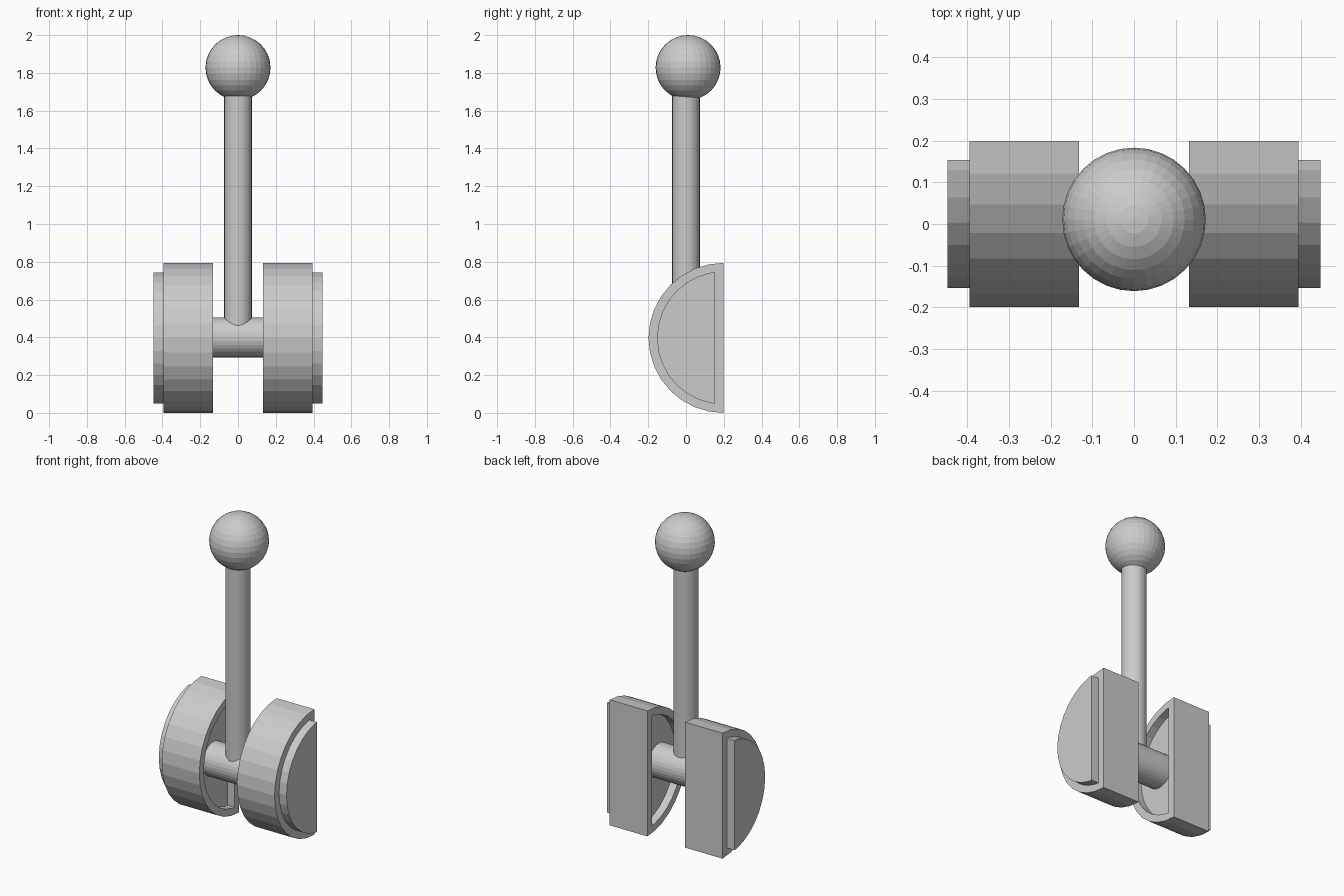
import bpy, bmesh, math
from mathutils import Vector

if "Cube" in bpy.data.objects:
    bpy.data.objects.remove(bpy.data.objects["Cube"])

RIM = 0.045          # rim width on both caps of a half wheel
R, CY, CZ = 0.397, 0.1985, 0.397


def half_wheel(name, side):
    """Half disc with a raised outer plate and a recessed inner face."""
    bm = bmesh.new()
    x_in, x_out = 0.132 * side, 0.395 * side
    ring = []
    for i in range(17):
        a = math.pi * i / 16
        ring.append(bm.verts.new((x_in, CY - R * math.sin(a), CZ + R * math.cos(a))))
    inner = bm.faces.new(ring)
    ext = bmesh.ops.extrude_face_region(bm, geom=[inner], use_keep_orig=True)
    bmesh.ops.translate(bm, vec=(x_out - x_in, 0, 0),
                        verts=[g for g in ext["geom"] if isinstance(g, bmesh.types.BMVert)])
    outer = [g for g in ext["geom"] if isinstance(g, bmesh.types.BMFace)][0]
    bmesh.ops.recalc_face_normals(bm, faces=bm.faces)
    # inset each cap, then push it: plate outwards, recess inwards (both away from centre)
    for face, depth in ((outer, 0.052), (inner, 0.05)):
        bmesh.ops.inset_region(bm, faces=[face], thickness=RIM, use_even_offset=True)
        new = bmesh.ops.extrude_discrete_faces(bm, faces=[face])["faces"][0]
        bmesh.ops.translate(bm, verts=new.verts[:], vec=Vector((depth * side, 0, 0)))
    bmesh.ops.recalc_face_normals(bm, faces=bm.faces)
    mesh = bpy.data.meshes.new(name)
    bm.to_mesh(mesh)
    bm.free()
    bpy.context.collection.objects.link(bpy.data.objects.new(name, mesh))


half_wheel("half_wheel_right", 1)
half_wheel("half_wheel_left", -1)

# axle between the recess floors
bpy.ops.mesh.primitive_cylinder_add(vertices=32, radius=0.106, depth=0.37,
                                    location=(0, 0.012, 0.4), rotation=(0, math.pi / 2, 0))
bpy.context.object.name = "axle"

# upright lever rod
bpy.ops.mesh.primitive_cylinder_add(vertices=32, radius=0.073, depth=1.33, location=(0, 0, 1.065))
bpy.context.object.name = "lever_rod"

# ball knob
bpy.ops.mesh.primitive_uv_sphere_add(segments=32, ring_count=16, radius=0.172,
                                     location=(0, 0.011, 1.828))
bpy.context.object.name = "ball_knob"
